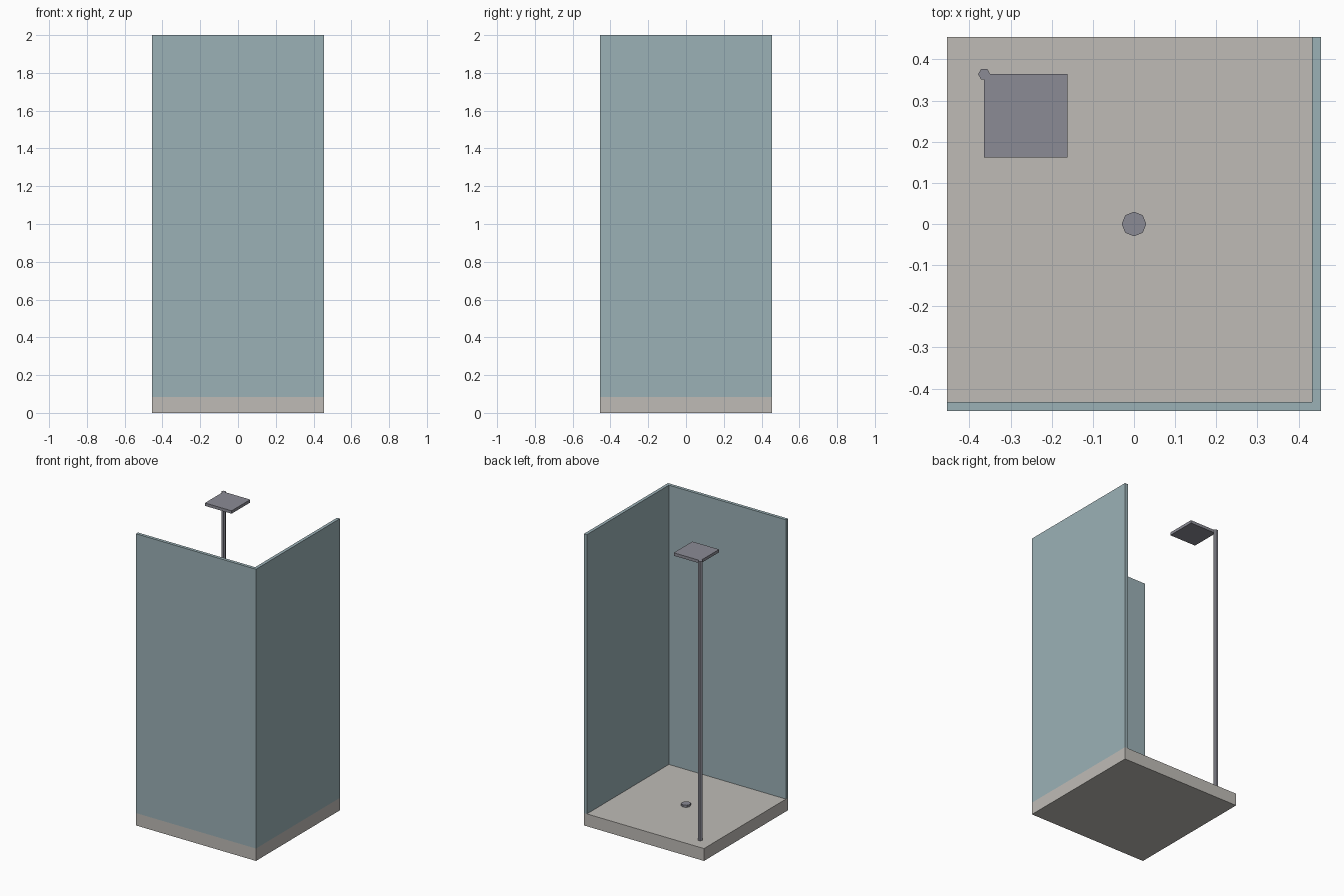
import bpy
import bmesh
import math
from mathutils import Matrix, Vector

default_cube = bpy.data.objects.get("Cube")
if default_cube:
    bpy.data.objects.remove(default_cube, do_unlink=True)

HALF = 0.455      # half width of the enclosure
TRAY_TOP = 0.085
TOP = 2.0
GLASS = 0.022     # panel thickness
POLE_X, POLE_Y = -0.364, 0.364


def make_material(name, color):
    mat = bpy.data.materials.new(name)
    mat.use_nodes = True
    mat.diffuse_color = (*color, 1)
    mat.node_tree.nodes["Principled BSDF"].inputs["Base Color"].default_value = (*color, 1)
    return mat


def add_object(name, bm, mat):
    mesh = bpy.data.meshes.new(name)
    bm.to_mesh(mesh)
    bm.free()
    mesh.materials.append(mat)
    obj = bpy.data.objects.new(name, mesh)
    bpy.context.collection.objects.link(obj)
    return obj


def box(name, low, high, mat):
    low, high = Vector(low), Vector(high)
    bm = bmesh.new()
    matrix = Matrix.Translation((low + high) / 2) @ Matrix.Diagonal((*(high - low), 1))
    bmesh.ops.create_cube(bm, size=1, matrix=matrix)
    return add_object(name, bm, mat)


def prism(name, x, y, bottom, top, radius, sides, mat):
    bm = bmesh.new()
    matrix = Matrix.Translation((x, y, (bottom + top) / 2)) @ Matrix.Rotation(math.pi / 2, 4, "Z")
    bmesh.ops.create_cone(bm, cap_ends=True, segments=sides, radius1=radius,
                          radius2=radius, depth=top - bottom, matrix=matrix)
    return add_object(name, bm, mat)


stone = make_material("warm grey stone", (0.52, 0.50, 0.47))
glass = make_material("blue grey glass", (0.33, 0.44, 0.47))
metal = make_material("dark grey metal", (0.26, 0.26, 0.30))

# Tray and drain
box("shower_tray", (-HALF, -HALF, 0), (HALF, HALF, TRAY_TOP), stone)
prism("drain", 0, 0, TRAY_TOP, TRAY_TOP + 0.015, 0.03, 8, metal)

# Two glass panels meeting at the front corner
box("front_panel", (-HALF, -HALF, TRAY_TOP), (HALF, -HALF + GLASS, TOP), glass)
box("side_panel", (HALF - GLASS, -HALF + GLASS, TRAY_TOP), (HALF, HALF, TOP), glass)

# Riser pole with a square shower head
prism("riser_pole", POLE_X, POLE_Y, TRAY_TOP, TOP, 0.0148, 6, metal)
box("shower_head", (POLE_X, POLE_Y - 0.202, TOP - 0.02), (POLE_X + 0.202, POLE_Y, TOP), metal)
